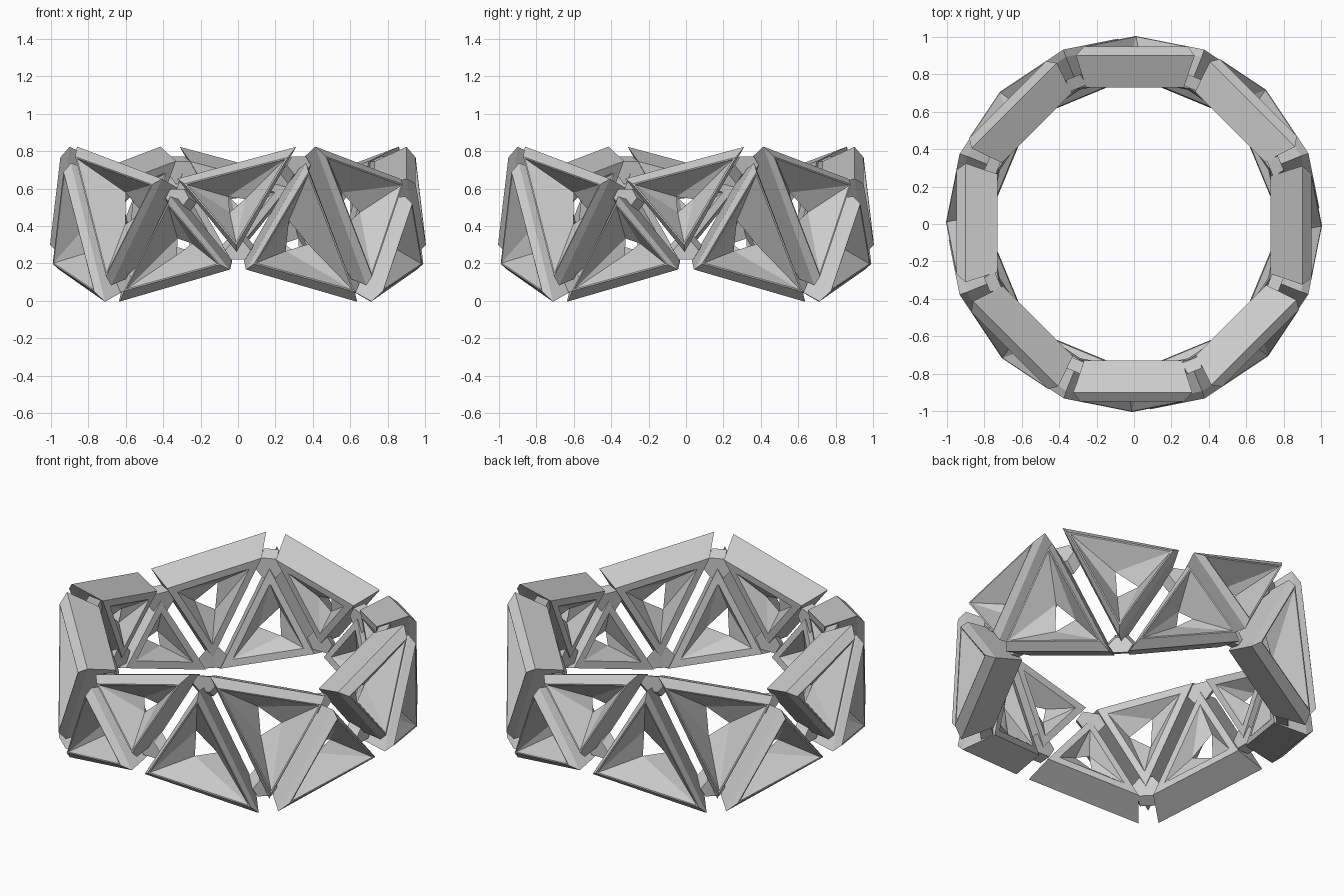
import bpy, bmesh
from math import sin, cos, radians
from mathutils import Vector

if "Cube" in bpy.data.objects:
    bpy.data.objects.remove(bpy.data.objects["Cube"])

MID = 0.41  # height the walls taper towards


def node(deg, r, z):
    # a node at radius r; the wall narrows towards the ring's centre
    f = min(1.0, r / 0.975)
    a = radians(deg)
    return Vector((r * cos(a), r * sin(a), MID + (z - MID) * f))


def top_node(k, r):
    # upper ring: eight nodes, alternating low and high
    return node(-112.5 + 45 * k, r, 0.64 if k % 2 == 0 else 0.84)


def bottom_node(k, r):
    # lower ring: eight nodes half a step round, alternating high and low
    return node(-90 + 45 * k, r, 0.18 if k % 2 == 0 else -0.02)


def inset(tri, side, edge, twist=0.0):
    """Inset a triangle: 'edge' from its rim edge (0-1), 'side' from the other two."""
    dist = (side, side, edge)
    area2 = (tri[1] - tri[0]).cross(tri[2] - tri[0]).length
    w = [dist[i] * (tri[(i + 1) % 3] - tri[(i + 2) % 3]).length / area2 for i in range(3)]
    out = []
    for i in range(3):
        j, k = (i + 1) % 3, (i + 2) % 3
        out.append(tri[i] * (1 - w[j] - w[k]) + tri[j] * w[j] + tri[k] * w[k])
    # twist slides each corner along toward the next one
    return [out[i].lerp(out[(i + 1) % 3], twist) for i in range(3)]


# cross-section of a panel: radius, side inset, rim inset, twist
SECTION = [
    (1.022, 0.070, 0.040, 0),   # outer lip
    (0.975, 0.046, 0.0, 0),     # outer chamfer
    (0.79, 0.034, 0.0, 0),      # inner face
    (0.79, 0.072, 0.042, 0),    # inner window
    (0.87, 0.135, 0.130, 0.3),  # waist hole
    (1.020, 0.077, 0.047, 0),   # outer window
]


def panel(name, nodes):
    bm = bmesh.new()
    loops = [[bm.verts.new(p) for p in inset([f(k, r) for f, k in nodes], s, e, t)]
             for r, s, e, t in SECTION]
    for a, b in zip(loops, loops[1:] + loops[:1]):
        for i in range(3):
            j = (i + 1) % 3
            bm.faces.new((a[i], a[j], b[j], b[i]))
    bmesh.ops.triangulate(bm, faces=[f for f in bm.faces if any(v in loops[4] for v in f.verts)])
    finish(name, bm)


def hub(name, place, k, up):
    # small wedge joining the inner corners of neighbouring panels
    bm = bmesh.new()
    rings = []
    for r, s in ((0.785, 1.0), (0.85, 0.8)):
        c = place(k, r)
        t = Vector((-c.y, c.x, 0)).normalized()
        pts = [(-0.05, 0.0), (0.05, 0.0), (0.085, -0.06), (0.035, -0.12), (-0.035, -0.12), (-0.085, -0.06)]
        rings.append([bm.verts.new(c + t * x * s + Vector((0, 0, up * (z * s - 0.012)))) for x, z in pts])
    for i in range(6):
        j = (i + 1) % 6
        bm.faces.new((rings[0][i], rings[0][j], rings[1][j], rings[1][i]))
    bm.faces.new(rings[0])
    bm.faces.new(rings[1])
    finish(name, bm)


def finish(name, bm):
    bmesh.ops.recalc_face_normals(bm, faces=bm.faces[:])
    me = bpy.data.meshes.new(name)
    bm.to_mesh(me)
    bm.free()
    bpy.context.collection.objects.link(bpy.data.objects.new(name, me))


for k in range(8):
    # panels pointing down, then panels pointing up
    panel(f"down_panel_{k}", [(top_node, k), (top_node, k + 1), (bottom_node, k)])
    panel(f"up_panel_{k}", [(bottom_node, k), (bottom_node, k + 1), (top_node, k + 1)])
    hub(f"top_hub_{k}", top_node, k, 1)
    hub(f"bottom_hub_{k}", bottom_node, k, -1)
